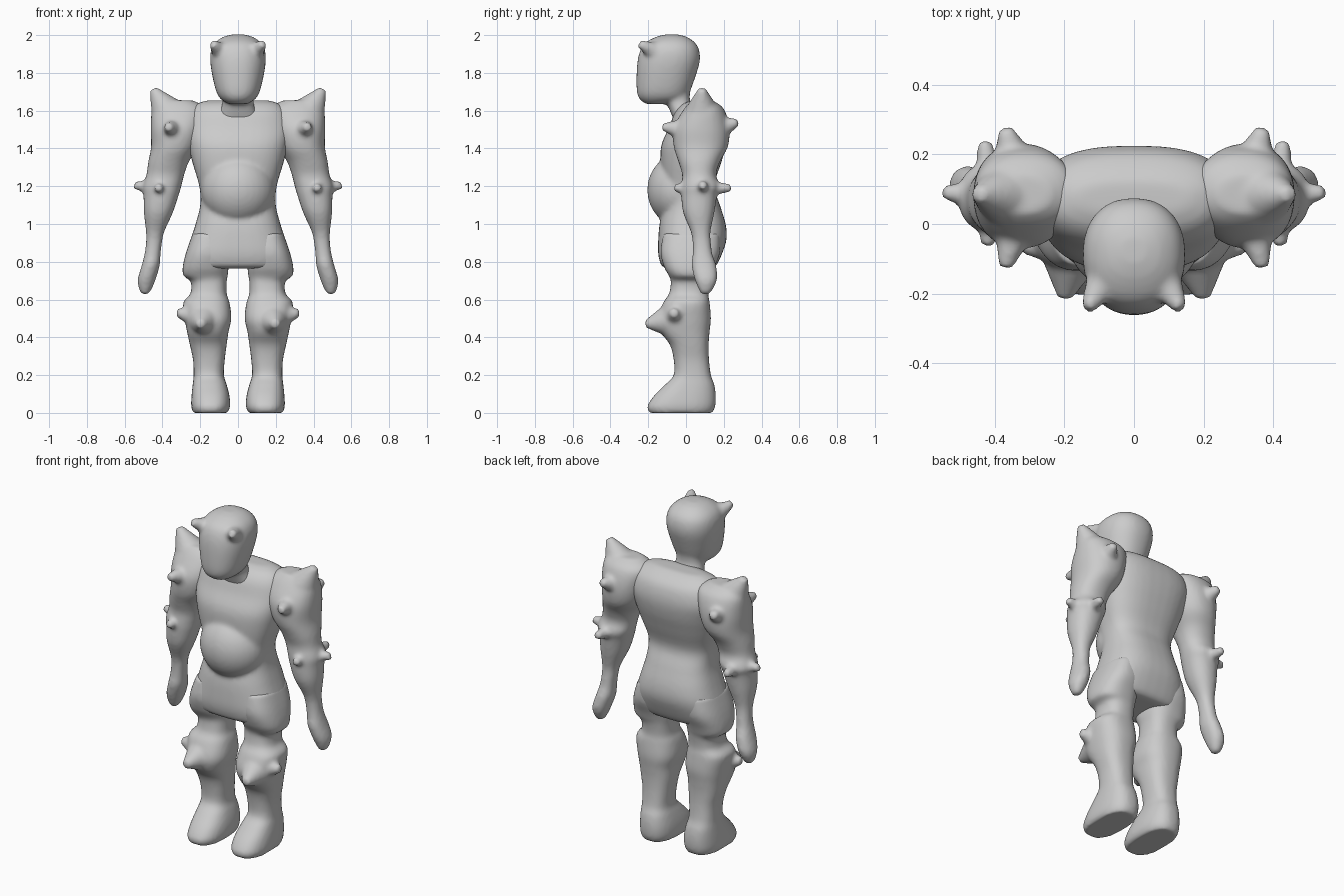
import bpy, bmesh
from math import cos, sin, tau, copysign
from mathutils import Vector, Matrix


def catmull(a, b, c, d, t):
    return 0.5 * (2*b + (c - a)*t + (2*a - 5*b + 4*c - d)*t*t + (3*b - a - 3*c + d)*t**3)


def loft(bm, rows, power=2.4, sides=36, steps=4):
    """Closed skin over level sections given as (z, x0, x1, y0, y1)."""
    n, fine = len(rows), []
    for i in range(n - 1):
        p = [rows[max(i - 1, 0)], rows[i], rows[i + 1], rows[min(i + 2, n - 1)]]
        fine += [[catmull(*q, s / steps) for q in zip(*p)] for s in range(steps)]
    fine.append(rows[-1])
    rings = []
    for z, x0, x1, y0, y1 in fine:
        ring = []
        for k in range(sides):
            c, s = cos(tau * k / sides), sin(tau * k / sides)
            ex = copysign(abs(c) ** (2 / power), c)
            ey = copysign(abs(s) ** (2 / power), s)
            ring.append(bm.verts.new(((x0 + x1)/2 + ex*(x1 - x0)/2,
                                      (y0 + y1)/2 + ey*(y1 - y0)/2, z)))
        rings.append(ring)
    for a, b in zip(rings, rings[1:]):
        for k in range(sides):
            j = (k + 1) % sides
            bm.faces.new((a[k], a[j], b[j], b[k]))
    bm.faces.new(rings[0])
    bm.faces.new(rings[-1])


def spike(bm, base, tip, radius):
    base, tip = Vector(base), Vector(tip)
    d = tip - base
    m = Matrix.Translation((base + tip) / 2) @ d.to_track_quat('Z', 'Y').to_matrix().to_4x4()
    bmesh.ops.create_cone(bm, cap_ends=True, segments=16, radius1=radius,
                          radius2=0.02, depth=d.length, matrix=m)


def ball(bm, centre, radii):
    bmesh.ops.create_uvsphere(bm, u_segments=32, v_segments=20, radius=1,
                              matrix=Matrix.Translation(centre) @ Matrix.Diagonal((*radii, 1)))


def finish(bm, name, mirror=False, smooth=8):
    """Fuse overlapping volumes into one soft skin."""
    bmesh.ops.recalc_face_normals(bm, faces=bm.faces)
    mesh = bpy.data.meshes.new(name)
    bm.to_mesh(mesh)
    bm.free()
    ob = bpy.data.objects.new(name, mesh)
    bpy.context.collection.objects.link(ob)
    r = ob.modifiers.new("fuse", 'REMESH')
    r.mode, r.voxel_size, r.use_smooth_shade = 'VOXEL', 0.011, True
    s = ob.modifiers.new("soften", 'SMOOTH')
    s.factor, s.iterations = 0.5, smooth
    if mirror:
        m = ob.modifiers.new("other_side", 'MIRROR')
        m.use_mirror_merge = False


# Head with two brow horns, and neck
bm = bmesh.new()
loft(bm, [(1.635, -.05, .05, -.21, -.11), (1.66, -.09, .09, -.245, -.01),
          (1.70, -.115, .115, -.26, .02), (1.78, -.135, .135, -.262, .05),
          (1.86, -.147, .147, -.257, .073), (1.92, -.143, .143, -.242, .07),
          (1.96, -.122, .122, -.215, .048), (1.99, -.08, .08, -.16, .005),
          (2.003, -.035, .035, -.11, -.04)], power=2.25)
loft(bm, [(1.54, -.13, .13, -.06, .10), (1.60, -.095, .095, -.085, .05),
          (1.66, -.08, .08, -.11, .02), (1.74, -.08, .08, -.12, .03)])
for sx in (-1, 1):
    spike(bm, (sx * .085, -.16, 1.91), (sx * .135, -.245, 1.955), .055)
finish(bm, "head")

# Torso: chest, round belly and hips
bm = bmesh.new()
loft(bm, [(z, -w, w, y0, y1) for z, w, y0, y1 in (
    (1.655, .16, .03, .12), (1.635, .22, -.02, .16), (1.59, .26, -.06, .205),
    (1.51, .28, -.09, .225), (1.42, .265, -.13, .215), (1.32, .24, -.135, .185),
    (1.20, .205, -.125, .15), (1.10, .20, -.12, .18), (1.0, .225, -.14, .21),
    (.92, .25, -.147, .215), (.84, .27, -.147, .19), (.78, .26, -.13, .16),
    (.765, .22, -.10, .13))], power=2.6)
ball(bm, (0, -.035, 1.18), (.195, .17, .19))
finish(bm, "torso")

# Arms: spiked shoulder, elbow band, forearm and mitten hand
bm = bmesh.new()
loft(bm, [(1.655, .24, .42, .03, .14), (1.61, .17, .455, -.01, .20),
          (1.51, .18, .462, -.065, .23), (1.41, .21, .46, -.065, .222),
          (1.33, .26, .475, -.04, .18), (1.26, .285, .485, -.02, .16),
          (1.20, .30, .505, -.025, .18), (1.15, .315, .50, -.025, .165),
          (1.06, .345, .498, -.015, .15), (.96, .39, .487, .025, .13),
          (.90, .403, .487, .035, .132), (.84, .41, .495, .035, .14),
          (.78, .415, .51, .03, .16), (.71, .435, .53, .045, .165),
          (.66, .455, .525, .065, .145), (.628, .475, .51, .08, .125)], power=2.2)
spike(bm, (.36, .085, 1.57), (.45, .085, 1.715), .11)
spike(bm, (.33, .04, 1.49), (.37, -.125, 1.515), .08)
spike(bm, (.33, .12, 1.49), (.37, .275, 1.54), .09)
for tip in ((.55, .09, 1.205), (.42, -.065, 1.19), (.43, .24, 1.19)):
    spike(bm, (.41, .085, 1.19), tip, .05)
finish(bm, "arms", mirror=True, smooth=6)

# Legs: short trouser cuff, spiked knee guard, shin and boot
bm = bmesh.new()
loft(bm, [(.95, .06, .24, -.12, .18), (.85, .05, .275, -.135, .18),
          (.77, .05, .293, -.115, .15), (.725, .055, .288, -.09, .135),
          (.695, .06, .25, -.08, .125), (.63, .06, .252, -.09, .118),
          (.585, .045, .29, -.12, .125), (.50, .035, .283, -.15, .132),
          (.43, .05, .27, -.135, .125), (.36, .06, .255, -.085, .12),
          (.28, .07, .238, -.065, .122), (.20, .075, .235, -.065, .132),
          (.15, .06, .24, -.11, .15), (.09, .045, .246, -.17, .158),
          (.035, .042, .248, -.205, .155), (0, .055, .238, -.195, .14)], power=2.5)
spike(bm, (.18, -.08, .49), (.20, -.215, .47), .10)
spike(bm, (.20, -.05, .51), (.325, -.065, .53), .08)
finish(bm, "legs", mirror=True, smooth=6)
